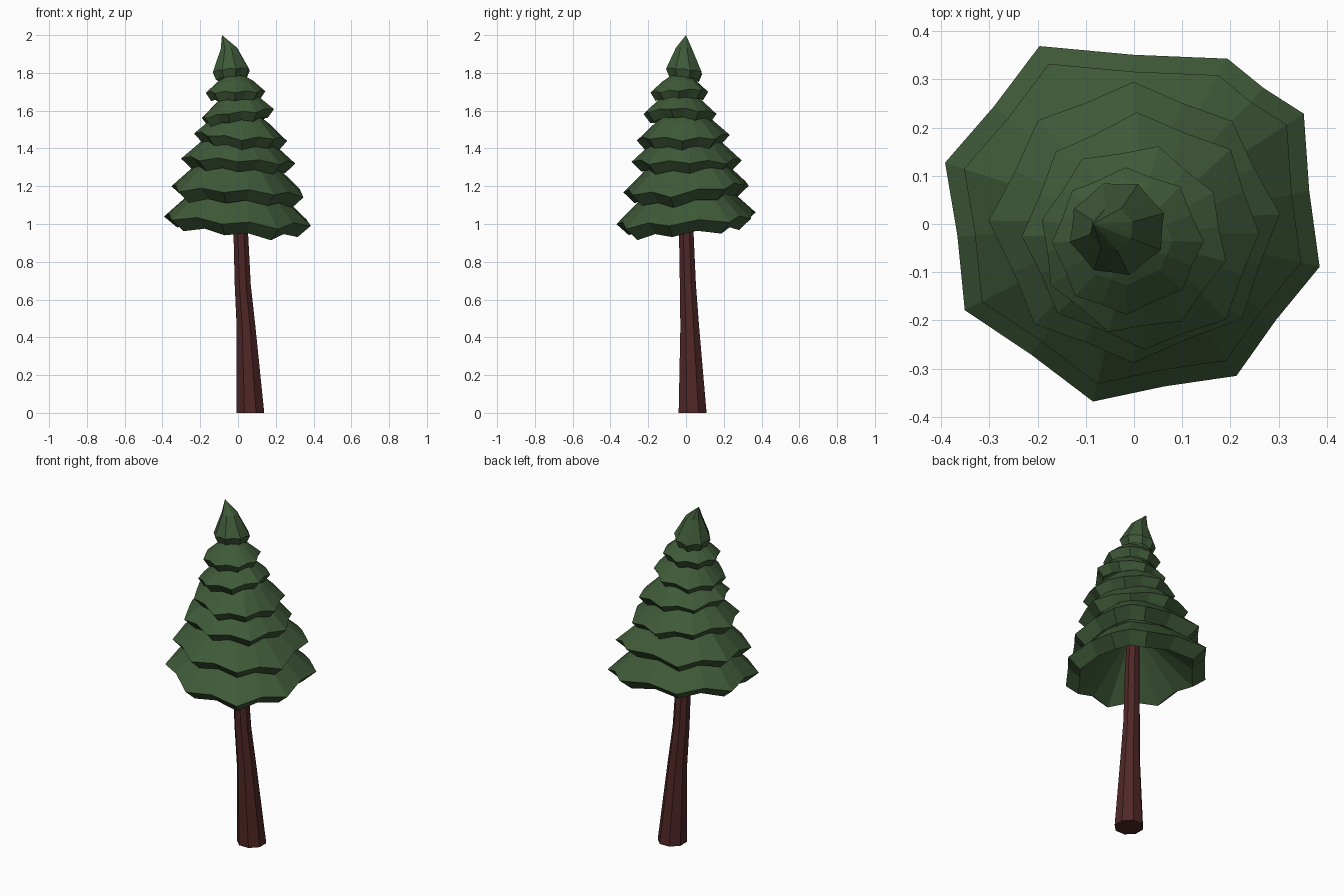
import bpy, bmesh, math, random

if "Cube" in bpy.data.objects:
    bpy.data.objects.remove(bpy.data.objects["Cube"])

random.seed(11)


def material(name, col):
    m = bpy.data.materials.new(name)
    m.diffuse_color = (*col, 1)
    m.use_nodes = True
    m.node_tree.nodes["Principled BSDF"].inputs["Base Color"].default_value = m.diffuse_color
    return m


def loft(name, rings, mat, cap_start=False, cap_end=False):
    """Skin a stack of equal-length point rings with flat quads."""
    n = len(rings[0])
    verts = [p for r in rings for p in r]
    faces = [(k * n + i, k * n + (i + 1) % n, (k + 1) * n + (i + 1) % n, (k + 1) * n + i)
             for k in range(len(rings) - 1) for i in range(n)]
    if cap_start:
        faces.append(tuple(reversed(range(n))))
    if cap_end:
        faces.append(tuple(range(len(verts) - n, len(verts))))
    me = bpy.data.meshes.new(name)
    me.from_pydata(verts, [], faces)
    # merge points of rings collapsed to a tip
    bm = bmesh.new()
    bm.from_mesh(me)
    bmesh.ops.remove_doubles(bm, verts=bm.verts, dist=1e-5)
    bm.to_mesh(me)
    bm.free()
    me.materials.append(mat)
    ob = bpy.data.objects.new(name, me)
    bpy.context.collection.objects.link(ob)


def circle(x, y, z, r, n=8):
    return [(x + r * math.cos(2 * math.pi * (i + .5) / n),
             y + r * math.sin(2 * math.pi * (i + .5) / n), z) for i in range(n)]


green = material("needles", (0.05, 0.103, 0.04))
brown = material("bark", (0.08, 0.02, 0.02))

# Leaning, tapered trunk
loft("trunk", [circle(.065, .035, 0, .08), circle(.043, .02, .45, .054),
               circle(.025, .01, .68, .046), circle(.013, 0, 1.0, .041),
               circle(.005, 0, 1.2, .035)], brown, True, True)

# Uneven lower boughs: direction and relative reach of each tip
boughs = [(33, 1.05), (60.5, .985), (118, 1.045), (162, 1.03),
          (207, .985), (257, .945), (304, .95), (347, .988)]
# Foliage tiers: centre x, y, rim z, radius, tilt in x, tilt in y, twist (None = uneven boughs)
tiers = [(0, 0, 1.02, .40, -.05, .06, None),
         (0, 0, 1.185, .36, -.05, .08, None),
         (0, .005, 1.335, .295, -.05, .05, 0),
         (.015, -.015, 1.46, .247, -.05, .02, 0),
         (-.003, -.03, 1.585, .195, .12, 0, 32),
         (-.015, -.035, 1.70, .155, .06, .05, 2),
         (-.035, -.01, 1.81, .1, .1, -.1, 17)]

for k, (cx, cy, z, r, tx, ty, twist) in enumerate(tiers):
    tips = []
    for i, (a, reach) in enumerate(boughs):
        if twist is not None:
            a, reach = twist + 45 * i + random.uniform(-3, 3), random.uniform(.98, 1.03)
        a, q = math.radians(a), r * reach
        x, y = q * math.cos(a), q * math.sin(a)
        tips.append((x, y, tx * x + ty * y + random.uniform(-.06, .03) * r))
    # raised midpoint between neighbouring bough tips
    rim = []
    for p, q in zip(tips, tips[1:] + tips[:1]):
        rim += [p, ((p[0] + q[0]) * .493, (p[1] + q[1]) * .493, (p[2] + q[2]) / 2 + .06 * r)]

    def ring(s, dz, sx=0, keep=1):
        return [(cx + sx + x * s, cy + y * s, z + dz + h * keep) for x, y, h in rim]

    drop = .035 + .06 * r
    # hollow underside, thick drooping edge, sloping top
    rings = [ring(.12, .5 * r, keep=.1), ring(.82, -drop), ring(1, 0)]
    if k < 6:
        rings += [ring(.6, .36 * r, keep=.7), ring(.3, .55 * r, keep=.3)]
    else:
        # bent pointed top
        rings += [ring(.45, .12, -.012, .3), [(-.085, 0, 2.0)] * 16]
    loft("foliage_tier_%d" % (k + 1), rings, green)
